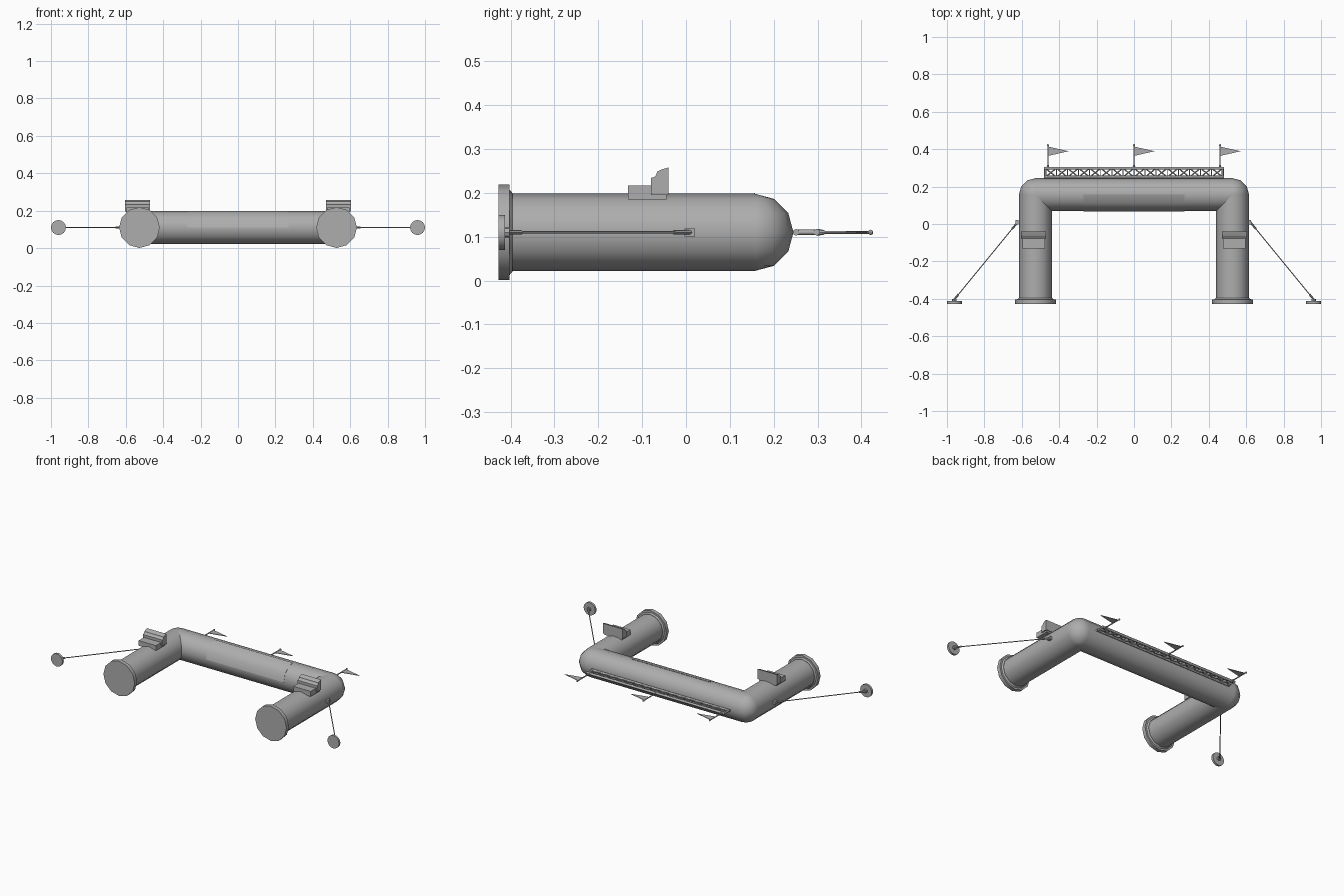
import bpy, bmesh, math
from mathutils import Vector, Matrix

if "Cube" in bpy.data.objects:
    bpy.data.objects.remove(bpy.data.objects["Cube"])

ZC = 0.11            # height of the arch's centre plane
R = 0.088            # tube radius
LX, BY = 0.527, 0.157  # leg x, beam y

# darker grey shared by all parts
grey = bpy.data.materials.new("dark_grey")
grey.diffuse_color = (0.42, 0.42, 0.42, 1)
grey.use_nodes = True
grey.node_tree.nodes["Principled BSDF"].inputs["Base Color"].default_value = grey.diffuse_color


def finish(name, bm, angle=40):
    bmesh.ops.recalc_face_normals(bm, faces=bm.faces)
    me = bpy.data.meshes.new(name)
    bm.to_mesh(me)
    bm.free()
    me.materials.append(grey)
    ob = bpy.data.objects.new(name, me)
    bpy.context.collection.objects.link(ob)
    bpy.ops.object.select_all(action='DESELECT')
    ob.select_set(True)
    bpy.context.view_layer.objects.active = ob
    bpy.ops.object.shade_smooth_by_angle(angle=math.radians(angle))
    return ob


def rod(bm, p, q, r, n=8, r2=None, caps=True):
    p, q = Vector(p), Vector(q)
    d = q - p
    m = Matrix.Translation((p + q) / 2) @ d.to_track_quat('Z', 'Y').to_matrix().to_4x4()
    bmesh.ops.create_cone(bm, cap_ends=caps, segments=n, radius1=r,
                          radius2=r if r2 is None else r2, depth=d.length, matrix=m)


def box(bm, lo, hi):
    lo, hi = Vector(lo), Vector(hi)
    s = hi - lo
    bmesh.ops.create_cube(bm, size=1, matrix=Matrix.Translation((lo + hi) / 2)
                          @ Matrix.Diagonal((s.x, s.y, s.z, 1)))


def prism(bm, pts, offset):
    f = bm.faces.new([bm.verts.new(p) for p in pts])
    ext = bmesh.ops.extrude_face_region(bm, geom=[f], use_keep_orig=True)
    bmesh.ops.translate(bm, vec=offset,
                        verts=[v for v in ext['geom'] if isinstance(v, bmesh.types.BMVert)])


# cross beam
bm = bmesh.new()
rod(bm, (-LX, BY, ZC), (LX, BY, ZC), R, 12, caps=False)
finish("cross_beam", bm)

# banner: thin curved sheet on the upper inner side of the beam
bm = bmesh.new()
arc = [math.radians(a) for a in range(90, 181, 30)]
outer = [(-0.27, BY + (R + .0015) * math.cos(a), ZC + (R + .0015) * math.sin(a)) for a in arc]
inner = [(-0.27, BY + (R - .002) * math.cos(a), ZC + (R - .002) * math.sin(a)) for a in arc]
prism(bm, outer + inner[::-1], (0.54, 0, 0))
finish("beam_banner", bm)

for s, side in ((-1, "left"), (1, "right")):
    x = s * LX
    # leg tube and rounded elbow
    bm = bmesh.new()
    rod(bm, (x, -0.41, ZC), (x, BY, ZC), R, 12, caps=False)
    finish(side + "_leg", bm)
    bm = bmesh.new()
    bmesh.ops.create_uvsphere(bm, u_segments=12, v_segments=6, radius=R,
                              matrix=Matrix.Translation((x, BY, ZC)))
    finish(side + "_elbow", bm)

    # foot flange
    bm = bmesh.new()
    rod(bm, (x, -0.427, ZC), (x, -0.403, ZC), 0.109, 12)
    rod(bm, (x, -0.403, ZC), (x, -0.396, ZC), 0.098, 12, 0.09)
    finish(side + "_foot", bm, 35)

    # lamp box: flat slab with a curved upright shield behind it
    cx = s * 0.537
    bm = bmesh.new()
    box(bm, (cx - .06, -.132, .185), (cx + .06, -.045, .217))
    prism(bm, [(cx - .067, y, z) for y, z in
               ((-.08, .195), (-.04, .195), (-.04, .258), (-.056, .253), (-.066, .248),
                (-.068, .241), (-.073, .236), (-.08, .234))], (.134, 0, 0))
    finish(side + "_lamp", bm, 30)

    # guy rope with tensioners, leg anchor and ground disc
    a = Vector((s * 0.622, 0.01, ZC))
    b = Vector((s * 0.962, -0.405, ZC))
    bm = bmesh.new()
    rod(bm, a, b, .003, 6)
    rod(bm, a, a.lerp(b, .09), .0055, 8)
    rod(bm, a.lerp(b, .93), b, .0055, 8)
    finish(side + "_guy_rope", bm)
    bm = bmesh.new()
    box(bm, (a.x - .012, -.003, ZC - .009), (a.x + .004, .021, ZC + .009))
    finish(side + "_rope_anchor", bm)
    bm = bmesh.new()
    rod(bm, (s * .96, -.427, ZC), (s * .96, -.413, ZC), .04, 16)
    rod(bm, (s * .96, -.413, ZC), (s * .96, -.402, ZC), .012, 8)
    finish(side + "_ground_disc", bm)

# truss along the beam: round rails, posts and crossed braces
bm = bmesh.new()
Y0, Y1, W, N = 0.251, 0.298, 0.48, 16
for y in (Y0, Y1):
    rod(bm, (-W, y, ZC), (W, y, ZC), .0075, 8)
for sx in (-1, 1):
    rod(bm, (sx * (W - .006), Y0, ZC), (sx * (W - .006), Y1, ZC), .006, 8)
step = 2 * (W - .006) / N
for i in range(N):
    xa = -W + .006 + i * step
    xb = xa + step
    rod(bm, (xa, Y0, ZC + .002), (xb, Y1, ZC + .002), .004, 6)
    rod(bm, (xa, Y1, ZC - .002), (xb, Y0, ZC - .002), .004, 6)
    if i:
        rod(bm, (xa, Y0, ZC), (xa, Y1, ZC), .003, 6)
finish("top_truss", bm, 50)

# pennants on poles
for i, x in enumerate((-0.46, 0.0, 0.46), 1):
    bm = bmesh.new()
    rod(bm, (x, .30, ZC), (x, .316, ZC), .008, 8, .005)
    rod(bm, (x, .31, ZC), (x, .42, ZC), .0035, 8)
    bmesh.ops.create_uvsphere(bm, u_segments=8, v_segments=6, radius=.006,
                              matrix=Matrix.Translation((x, .421, ZC)))
    finish(f"flag_pole_{i}", bm)
    bm = bmesh.new()
    prism(bm, [(x, .364, ZC - .0015), (x + .11, .389, ZC - .0015), (x, .414, ZC - .0015)],
          (0, 0, .003))
    finish(f"pennant_{i}", bm)
